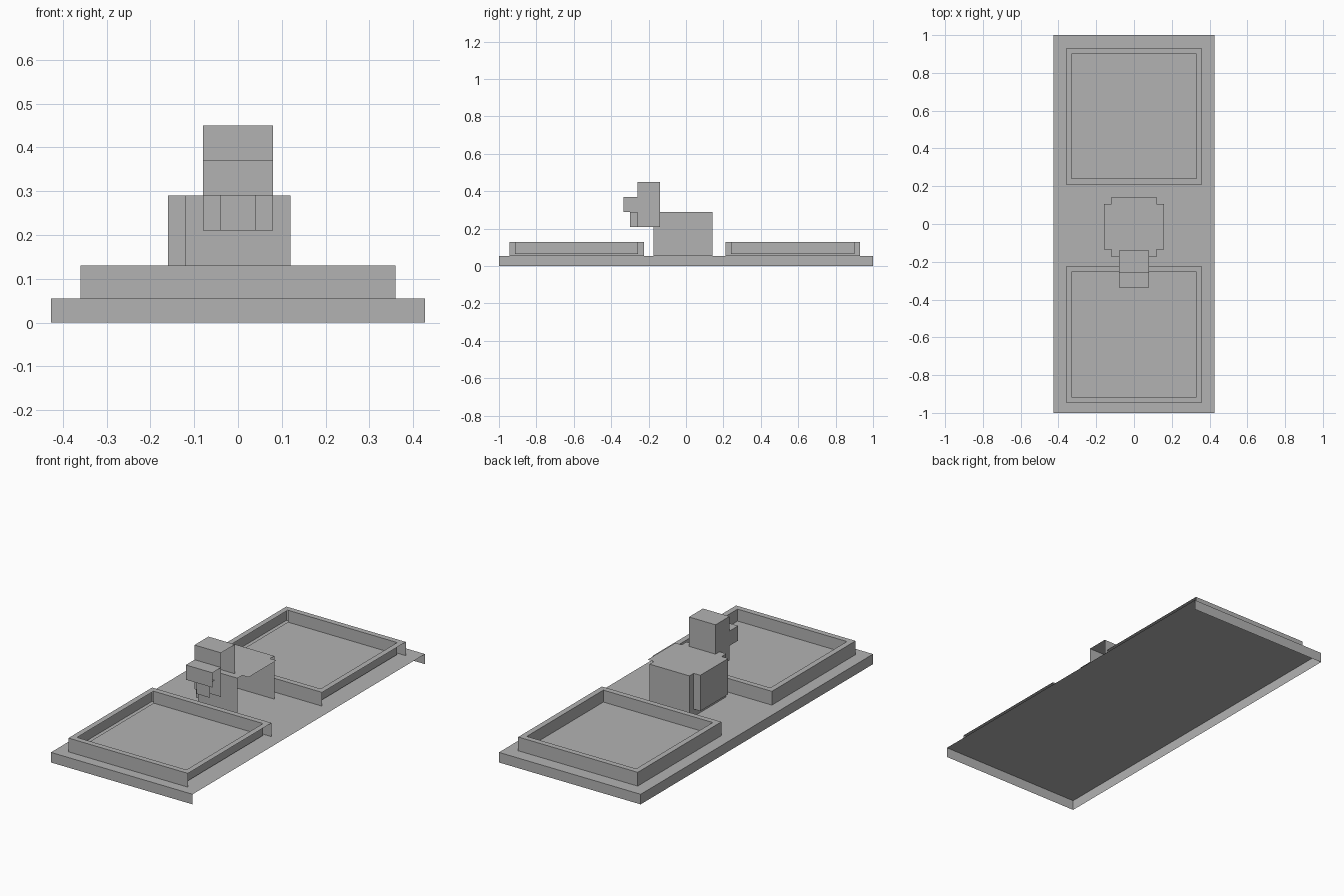
import bpy
import bmesh
from mathutils import Vector

cube = bpy.data.objects.get("Cube")
if cube:
    bpy.data.objects.remove(cube, do_unlink=True)

# Single plain grey
grey = bpy.data.materials.new("plain_grey")
grey.use_nodes = True
colour = (0.45, 0.45, 0.45, 1)
grey.diffuse_color = colour
grey.node_tree.nodes["Principled BSDF"].inputs["Base Color"].default_value = colour

OPEN = (Vector((1, 0, 0)), Vector((0, 0, -1)))  # open left side and underside


def box(name, x, y, z, rim=0, depth=0, only_top=False):
    """Box shell from ranges, open on two sides; optional sunken top with a rim."""
    bm = bmesh.new()
    bmesh.ops.create_cube(bm, size=1)
    for v in bm.verts:
        v.co = [r[0] if c < 0 else r[1] for c, r in zip(v.co, (x, y, z))]
    bm.normal_update()
    if rim:
        top = [f for f in bm.faces if f.normal.z > 0.9]
        bmesh.ops.inset_individual(bm, faces=top, thickness=rim)
        bmesh.ops.inset_individual(bm, faces=top, thickness=0, depth=-depth)
        bm.normal_update()
    drop = [f for f in bm.faces
            if any(f.normal.dot(d) > 0.9 for d in OPEN)
            or (only_top and f.normal.z < 0.9)]
    bmesh.ops.delete(bm, geom=drop, context="FACES")
    mesh = bpy.data.meshes.new(name)
    bm.to_mesh(mesh)
    bm.free()
    mesh.materials.append(grey)
    obj = bpy.data.objects.new(name, mesh)
    bpy.context.collection.objects.link(obj)
    return obj


# Base slab and the two sunken trays
BASE = 0.055
box("base", (-0.427, 0.427), (-1, 1), (0, BASE))
for name, y in (("front_tray", (-0.945, -0.225)), ("back_tray", (0.21, 0.93))):
    box(name, (-0.36, 0.36), y, (BASE, 0.13), rim=0.043, depth=0.065)

# Body with side wings
TOP = 0.29
box("body", (-0.12, 0.12), (-0.175, 0.142), (BASE, TOP))
box("right_wing", (-0.16, -0.12), (-0.135, 0.105), (0.095, TOP))
box("left_wing", (0.12, 0.158), (-0.135, 0.105), (0.095, TOP), only_top=True)

# Head, beak and wattle
box("head", (-0.08, 0.08), (-0.26, -0.14), (0.21, 0.45))
box("beak", (-0.08, 0.08), (-0.335, -0.26), (0.29, 0.37))
box("wattle", (-0.04, 0.04), (-0.3, -0.26), (0.21, 0.29))
